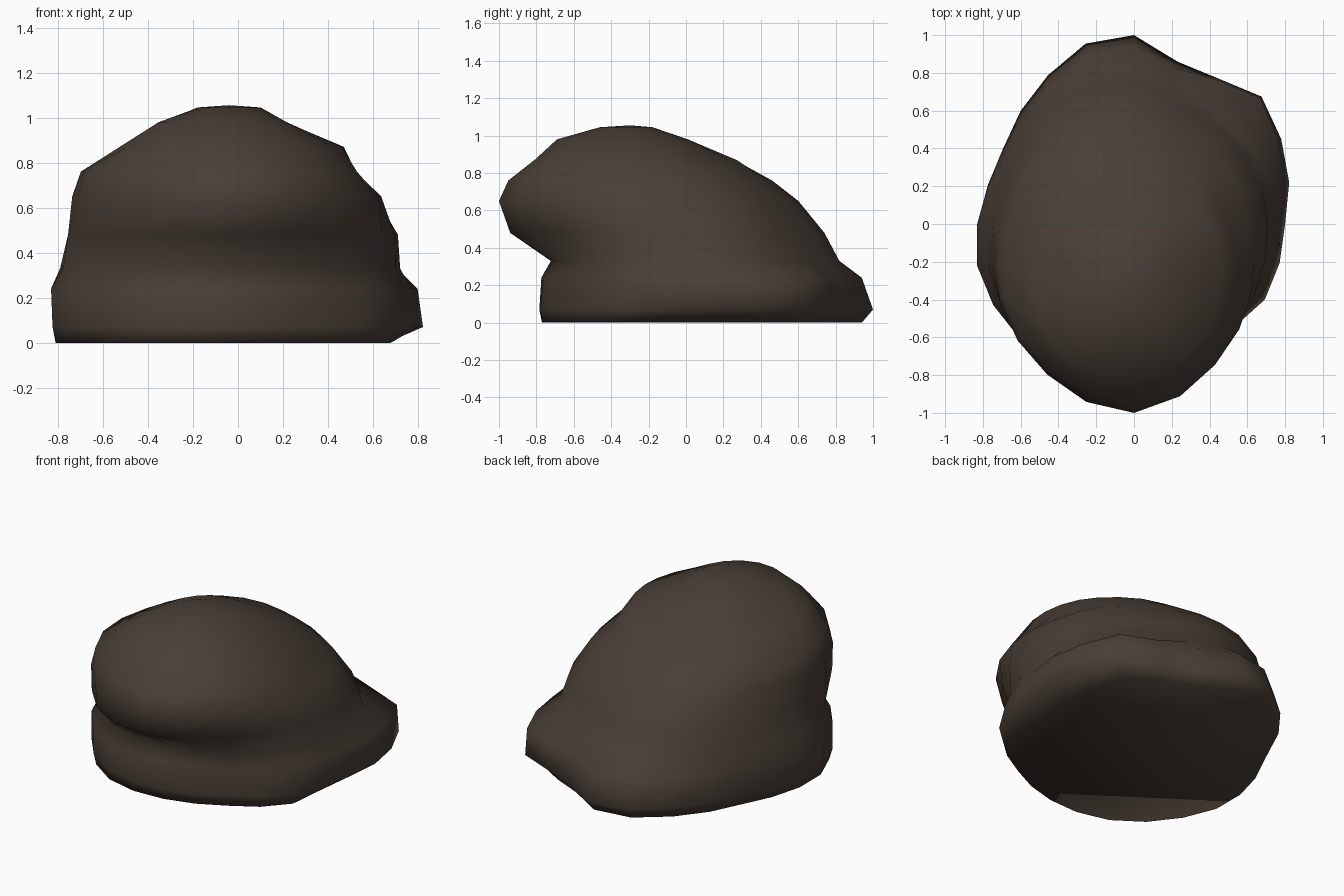
import bpy, bmesh, math

if "Cube" in bpy.data.objects:
    bpy.data.objects.remove(bpy.data.objects["Cube"])

# Contours of the boulder: height, centre y, radii every 30 degrees from +x (counter-clockwise)
CONTOURS = [
    (0.00, 0, [.65, .74, .83, .94, .87, .77, .81, .84, .83, .76, .72, .76]),
    (0.07, 0, [.80, .90, .89, 1.0, .91, .80, .82, .86, .84, .78, .73, .80]),
    (0.24, 0, [.77, .88, .88, .94, .86, .78, .83, .86, .84, .76, .73, .76]),
    (0.33, 0, [.72, .74, .73, .82, .80, .76, .79, .81, .79, .71, .72, .73]),
    (0.48, 0, [.71, .69, .67, .74, .76, .72, .75, .82, .91, .94, .82, .74]),
    (0.65, 0, [.61, .58, .54, .59, .65, .66, .71, .82, .92, 1.0, .86, .72]),
    (0.76, 0, [.49, .44, .42, .44, .52, .60, .66, .79, .89, .95, .81, .61]),
    (0.87, -.25, [.47, .47, .48, .52, .53, .52, .52, .57, .59, .56, .54, .49]),
    (0.98, -.28, [.25, .27, .29, .29, .30, .29, .29, .36, .41, .41, .36, .29]),
    (1.045, -.32, [.14] * 12),
]
STEPS = 2
# Knobbly foot: half-step offsets giving the back right lobe and the notch beside it
LOBES = {3: .06, 5: -.06, 7: .02, 13: .01}


def smooth_radius(r, i, t):
    """Catmull-Rom interpolation around a closed contour."""
    n = len(r)
    a, b, c, d = (r[(i + k) % n] for k in (-1, 0, 1, 2))
    return 0.5 * (2 * b + (c - a) * t + (2 * a - 5 * b + 4 * c - d) * t * t
                  + (3 * b - a - 3 * c + d) * t ** 3)


# Boulder skin lofted through the contours
bm = bmesh.new()
rings = []
for z, cy, radii in CONTOURS:
    ring = []
    for k in range(12 * STEPS):
        r = smooth_radius(radii, k // STEPS, (k % STEPS) / STEPS)
        if z < 0.3:
            r += LOBES.get(k, 0)
        a = math.tau * k / (12 * STEPS)
        cx = -0.04 if z > 0.9 else 0
        ring.append(bm.verts.new((cx + r * math.cos(a), cy + r * math.sin(a), z)))
    rings.append(ring)
for low, high in zip(rings, rings[1:]):
    for k in range(len(low)):
        j = (k + 1) % len(low)
        bm.faces.new((low[k], low[j], high[j], high[k]))
bm.faces.new(rings[0][::-1])
summit = bm.verts.new((-0.04, -0.3, 1.055))
for k in range(len(rings[-1])):
    bm.faces.new((rings[-1][k], rings[-1][(k + 1) % len(rings[-1])], summit))
bmesh.ops.recalc_face_normals(bm, faces=bm.faces)

mesh = bpy.data.meshes.new("boulder")
bm.to_mesh(mesh)
bm.free()
boulder = bpy.data.objects.new("boulder", mesh)
bpy.context.collection.objects.link(boulder)

# Dark brown stone
stone = bpy.data.materials.new("dark brown stone")
stone.diffuse_color = (0.066, 0.049, 0.038, 1)
stone.use_nodes = True
stone.node_tree.nodes["Principled BSDF"].inputs["Base Color"].default_value = stone.diffuse_color
mesh.materials.append(stone)

# Smooth stone all over
bpy.context.view_layer.objects.active = boulder
boulder.select_set(True)
bpy.ops.object.shade_smooth_by_angle(angle=math.radians(88))
